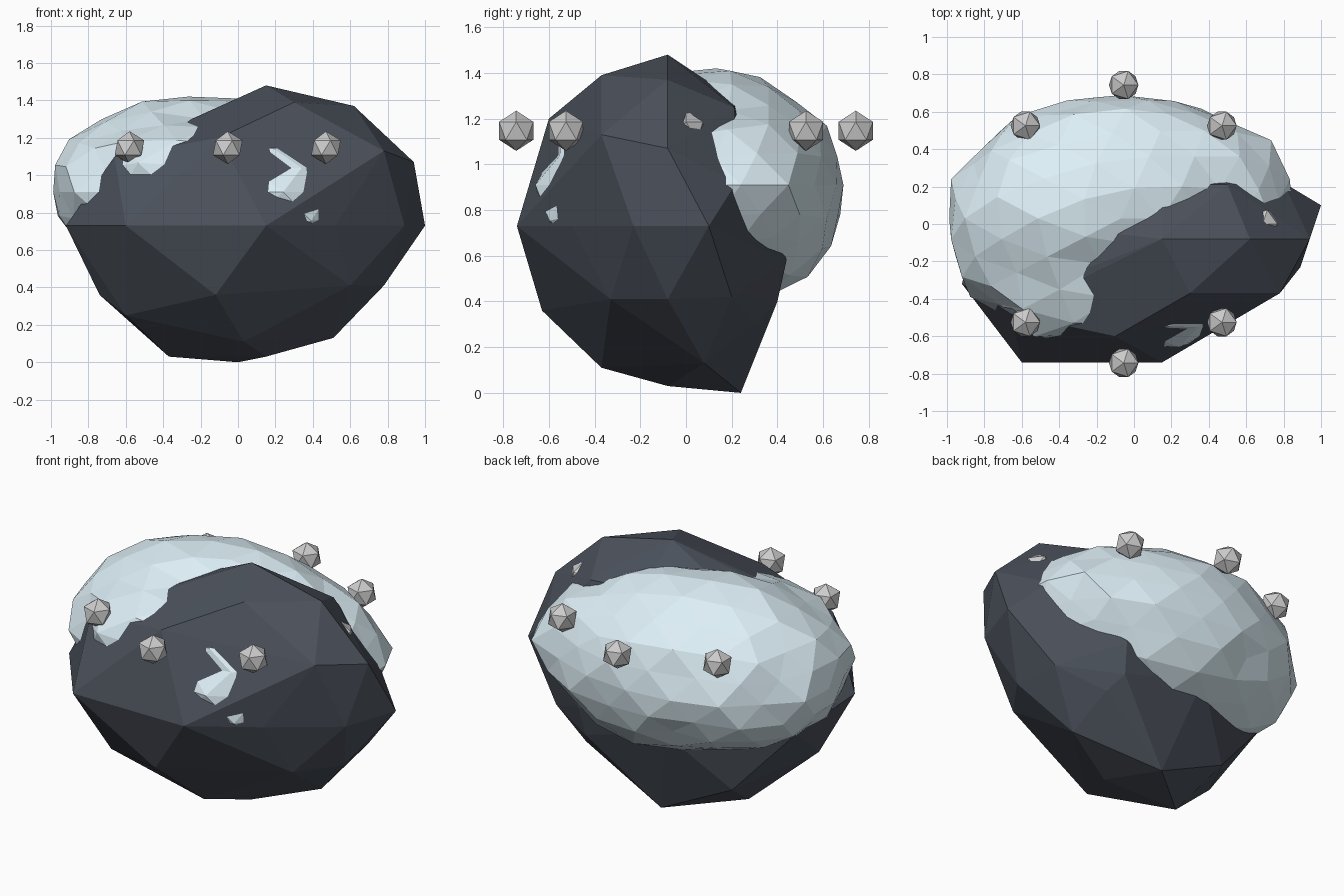
import bpy, bmesh, math, random
from mathutils import Vector

if "Cube" in bpy.data.objects:
    bpy.data.objects.remove(bpy.data.objects["Cube"])

random.seed(4)


def material(name, rgb):
    m = bpy.data.materials.new(name)
    m.diffuse_color = (*rgb, 1)
    m.use_nodes = True
    m.node_tree.nodes["Principled BSDF"].inputs["Base Color"].default_value = m.diffuse_color
    return m


def finish(bm, name, mat=None):
    bmesh.ops.recalc_face_normals(bm, faces=bm.faces)
    mesh = bpy.data.meshes.new(name)
    bm.to_mesh(mesh)
    bm.free()
    ob = bpy.data.objects.new(name, mesh)
    bpy.context.collection.objects.link(ob)
    if mat:
        mesh.materials.append(mat)
    return ob


dark = material("dark_stone", (0.07, 0.082, 0.105))
pale = material("pale_ice", (0.72, 0.86, 0.92))

# Faceted dark boulder: hull around its corner points
corners = [
    # top ridge and shoulders
    (.15, -.08, 1.48), (.62, -.08, 1.37), (.30, -.37, 1.39), (.94, -.08, 1.07),
    (.78, -.37, 1.13), (-.10, -.60, 1.20), (-.66, -.48, 1.10), (.50, .21, 1.25),
    (.15, .22, 1.28), (-.36, -.28, 1.25), (-.55, .0, 1.15),
    # waist
    (1.0, .10, .73), (.89, -.23, .73), (.52, -.50, .73), (.15, -.74, .73), (-.60, -.74, .73),
    (-.92, -.32, .73), (-.82, .10, .62), (.80, .22, .92), (.42, .44, .58), (-.15, .42, .56),
    # underside
    (-.12, -.63, .36), (-.60, -.37, .25), (.60, -.33, .41), (.03, -.37, .11),
    (.78, -.08, .41), (.74, .20, .42), (.51, .08, .13), (.15, -.08, .03), (0, .24, 0),
    (-.37, -.08, .03), (-.74, -.23, .36), (.40, .40, .40), (.46, .31, .31), (-.46, .21, .22),
]
bm = bmesh.new()
for c in corners:
    bm.verts.new(c)
bmesh.ops.convex_hull(bm, input=bm.verts)
finish(bm, "dark_boulder", dark)

# Pale crust: roughened icosphere, pulled out where it breaks through the front
# and pressed in where the boulder covers it
bm = bmesh.new()
bmesh.ops.create_icosphere(bm, subdivisions=3, radius=1)
bulges = [(Vector((-.5, -.55, 1.08)), .07, .17), (Vector((.3, -.6, .82)), .09, .17),
          (Vector((.7, .42, .9)), .035, .17), (Vector((-.85, -.32, .95)), .04, .17),
          (Vector((.1, .45, .5)), .05, .3), (Vector((-.05, -.25, 1.36)), -.11, .26),
          (Vector((.5, .05, 1.25)), -.10, .3), (Vector((-.65, .1, 1.25)), .06, .25),
          (Vector((-.2, .2, 1.4)), .045, .25)]
centre = Vector((-.07, .03, .91))
for v in bm.verts:
    d = v.co.normalized()
    p = centre + Vector((d.x * .935, d.y * .67, d.z * .51)) * random.uniform(.965, 1.025)
    for spot, amount, width in bulges:
        p += (p - centre).normalized() * amount * math.exp(-((p - spot).length / width) ** 2)
    v.co = p
finish(bm, "pale_crust", pale)

# Ring of eight pebbles
for i in range(8):
    a = math.tau * i / 8
    bm = bmesh.new()
    bmesh.ops.create_icosphere(bm, subdivisions=1, radius=.088)
    ob = finish(bm, f"pebble_{i + 1}")
    ob.location = (-.055 + .743 * math.cos(a), .743 * math.sin(a), 1.147)
